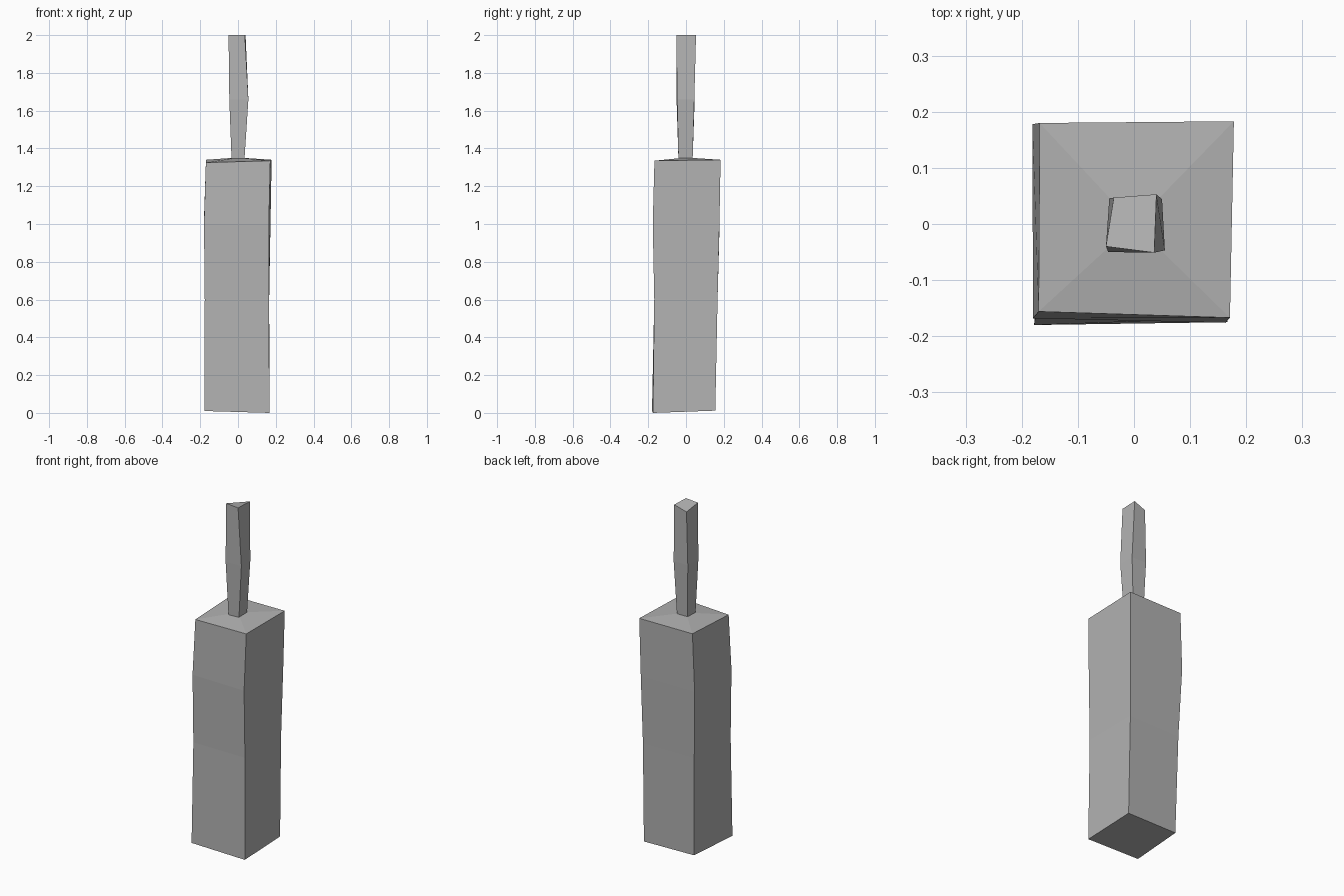
import bpy
import bmesh

cube = bpy.data.objects.get("Cube")
if cube:
    bpy.data.objects.remove(cube, do_unlink=True)

grey = bpy.data.materials.new("plain grey")
colour = (0.45, 0.45, 0.45, 1)
grey.diffuse_color = colour
grey.use_nodes = True
grey.node_tree.nodes["Principled BSDF"].inputs["Base Color"].default_value = colour


def corners(z, fl, fr, br, bl, dz=(0, 0, 0, 0)):
    """One four-sided ring: front left, front right, back right, back left as seen from the front."""
    return [(x, y, z + d) for (x, y), d in zip((fl, fr, br, bl), dz)]


def loft(name, rings, peak=None):
    """Skin the rings, closing the top flat or with a shallow peak."""
    bm = bmesh.new()
    loops = [[bm.verts.new(p) for p in ring] for ring in rings]
    for low, high in zip(loops, loops[1:]):
        for i in range(4):
            j = (i + 1) % 4
            bm.faces.new((low[i], low[j], high[j], high[i]))
    bm.faces.new(loops[0][::-1])
    if peak:
        tip = bm.verts.new(peak)
        for i in range(4):
            bm.faces.new((loops[-1][i], loops[-1][(i + 1) % 4], tip))
    else:
        bm.faces.new(loops[-1])
    bmesh.ops.recalc_face_normals(bm, faces=bm.faces)
    mesh = bpy.data.meshes.new(name)
    bm.to_mesh(mesh)
    bm.free()
    mesh.materials.append(grey)
    obj = bpy.data.objects.new(name, mesh)
    bpy.context.collection.objects.link(obj)
    return obj


# Square block, slightly warped, with a faint waist
loft("body", [
    corners(0, (-.178, -.18), (.167, -.175), (.167, .155), (-.158, .15), (.01, 0, .012, .015)),
    corners(.6, (-.176, -.166), (.163, -.168), (.165, .167), (-.168, .163)),
    corners(1.0, (-.18, -.168), (.163, -.176), (.172, .177), (-.181, .178)),
    corners(1.34, (-.17, -.156), (.171, -.167), (.178, .183), (-.168, .18), (-.015, -.005, 0, 0)),
], peak=(0, 0, 1.352))

# Slim handle that tapers toward the block
loft("handle", [
    corners(1.34, (-.034, -.04), (.034, -.04), (.034, .035), (-.034, .035)),
    corners(1.66, (-.046, -.05), (.055, -.047), (.05, .044), (-.044, .046)),
    corners(2.0, (-.05, -.04), (.036, -.051), (.04, .053), (-.036, .047), (0, 0, 0, -.025)),
])
